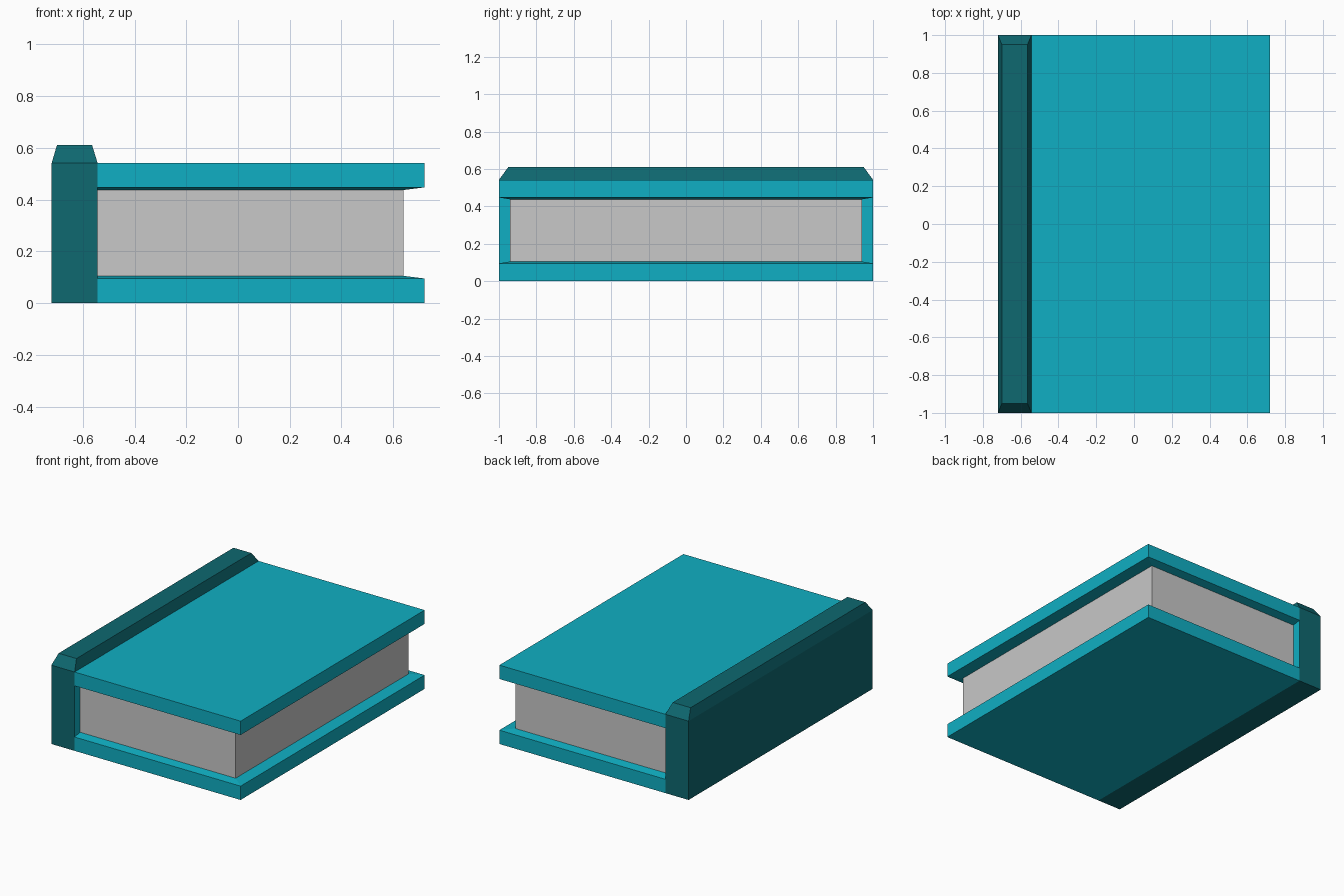
import bpy, bmesh

if "Cube" in bpy.data.objects:
    bpy.data.objects.remove(bpy.data.objects["Cube"])


def material(name, rgb):
    m = bpy.data.materials.new(name)
    m.diffuse_color = (*rgb, 1)
    m.use_nodes = True
    m.node_tree.nodes["Principled BSDF"].inputs["Base Color"].default_value = m.diffuse_color
    return m


TEAL = material("bright teal", (0.005, 0.429, 0.546))
DARK = material("dark teal", (0.0044, 0.138, 0.162))
PAPER = material("paper grey", (0.578, 0.578, 0.578))

LEFT, HINGE, RIGHT = -0.72, -0.543, 0.72
HEIGHT, LOW, LOW_IN = 0.542, 0.095, 0.105


def loft(name, rings, mats, hidden=lambda f, c: False, paint=lambda f: 0):
    """Stack rectangles (x0, x1, half_y, z) into a solid, then drop hidden faces."""
    bm = bmesh.new()
    loops = [[bm.verts.new(p) for p in ((x0, -y, z), (x1, -y, z), (x1, y, z), (x0, y, z))]
             for x0, x1, y, z in rings]
    for a, b in zip(loops, loops[1:]):
        for i in range(4):
            j = (i + 1) % 4
            bm.faces.new((a[i], a[j], b[j], b[i]))
    bm.faces.new(loops[0])
    bm.faces.new(loops[-1])
    bmesh.ops.recalc_face_normals(bm, faces=bm.faces)
    bm.normal_update()
    for f in bm.faces:
        f.material_index = paint(f)
    gone = [f for f in bm.faces if hidden(f, f.calc_center_median())]
    bmesh.ops.delete(bm, geom=gone, context='FACES')
    me = bpy.data.meshes.new(name)
    bm.to_mesh(me)
    bm.free()
    for m in mats:
        me.materials.append(m)
    ob = bpy.data.objects.new(name, me)
    bpy.context.collection.objects.link(ob)
    return ob


# Covers: slabs whose inner faces slope slightly up to the pages
for name, flip in (("bottom_cover", False), ("top_cover", True)):
    rings = [(HINGE, RIGHT, 1, 0), (HINGE, RIGHT, 1, LOW), (HINGE, 0.64, 0.94, LOW_IN)]
    if flip:
        rings = [(a, b, y, HEIGHT - z) for a, b, y, z in rings]
    inner = HEIGHT - LOW_IN if flip else LOW_IN
    loft(name, rings, [TEAL],
         lambda f, c: f.normal.x < -0.9 or abs(c.z - inner) < 1e-4)

# Page block
loft("pages", [(HINGE, 0.64, 0.94, LOW_IN), (HINGE, 0.64, 0.94, HEIGHT - LOW_IN)], [PAPER],
     lambda f, c: f.normal.x < -0.9 or abs(f.normal.z) > 0.9)

# Spine with a chamfered ridge; its inner wall between the covers is cover-coloured
loft("spine",
     [(LEFT, HINGE, 1, z) for z in (0, LOW, HEIGHT - LOW, HEIGHT)] + [(-0.70, -0.564, 0.95, 0.61)],
     [DARK, TEAL],
     lambda f, c: f.normal.x > 0.99 and not LOW < c.z < HEIGHT - LOW,
     lambda f: 1 if f.normal.x > 0.99 else 0)
